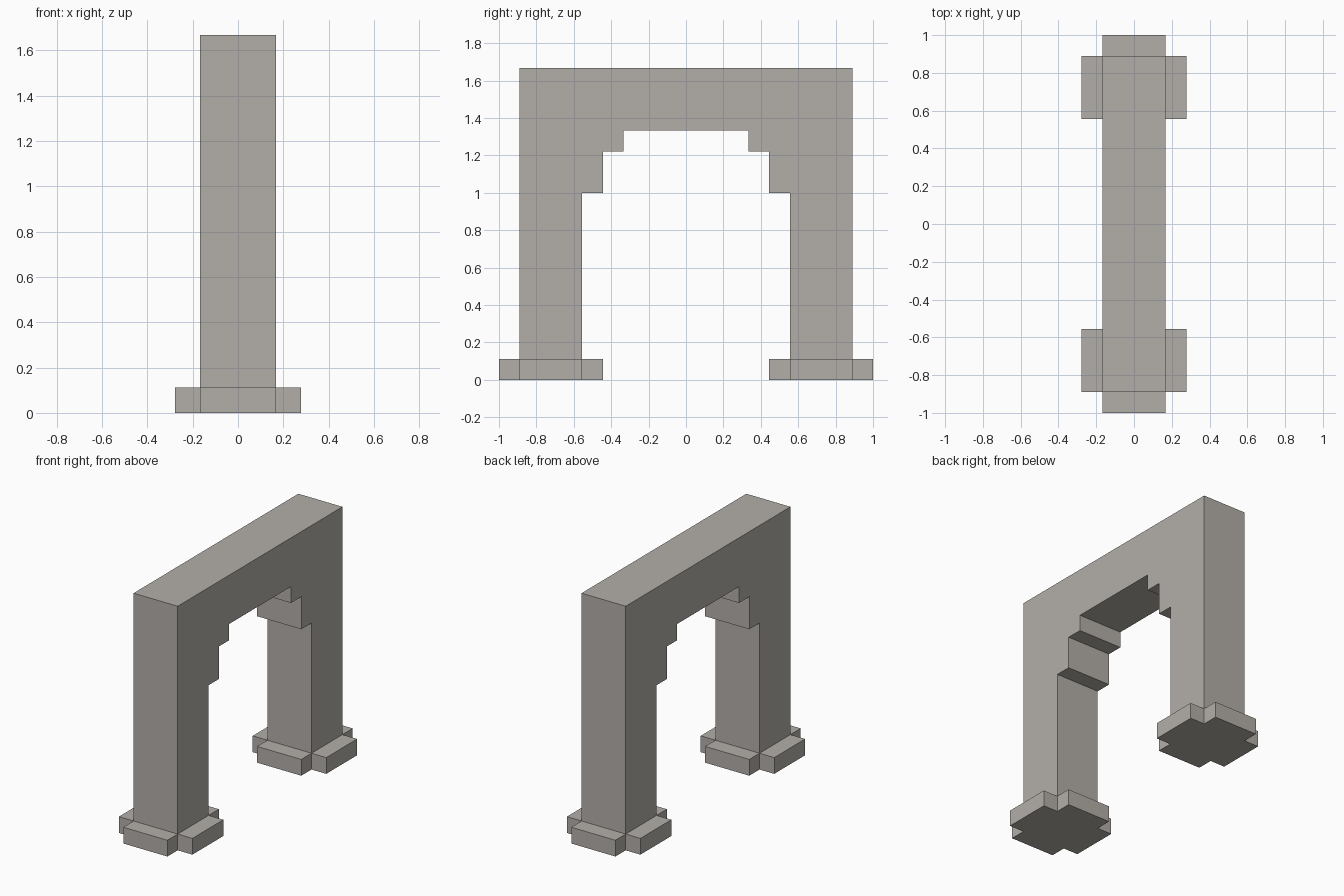
import bpy
import bmesh
from mathutils import Vector

cube = bpy.data.objects.get("Cube")
if cube:
    bpy.data.objects.remove(cube, do_unlink=True)

U = 1 / 9  # block module: the arch is 18 modules long

# Stone material
stone = bpy.data.materials.new("warm_grey_stone")
stone.use_nodes = True
colour = (0.45, 0.43, 0.40, 1)
stone.diffuse_color = colour
bsdf = stone.node_tree.nodes["Principled BSDF"]
bsdf.inputs["Base Color"].default_value = colour
bsdf.inputs["Roughness"].default_value = 0.9


def prism(name, outline, offset):
    """Extrude a closed 3D outline (in modules) along offset."""
    bm = bmesh.new()
    face = bm.faces.new([bm.verts.new(Vector(p) * U) for p in outline])
    extruded = bmesh.ops.extrude_face_region(bm, geom=[face])["geom"]
    verts = [g for g in extruded if isinstance(g, bmesh.types.BMVert)]
    bmesh.ops.translate(bm, verts=verts, vec=Vector(offset) * U)
    bmesh.ops.recalc_face_normals(bm, faces=bm.faces)
    mesh = bpy.data.meshes.new(name)
    bm.to_mesh(mesh)
    bm.free()
    mesh.materials.append(stone)
    obj = bpy.data.objects.new(name, mesh)
    bpy.context.collection.objects.link(obj)
    return obj


# Archway: half profile (y, z) with stepped corbels, mirrored across y
half = [(8, 15), (8, 1), (5, 1), (5, 9), (4, 9), (4, 11), (3, 11), (3, 12)]
profile = half + [(-y, z) for y, z in reversed(half)]
prism("stepped_archway", [(-1.5, y, z) for y, z in profile], (3, 0, 0))

# Cross-shaped plinths: one corner notch repeated by quarter turns
notch = [(2.5, 1.5), (1.5, 1.5), (1.5, 2.5)]
cross = []
for turn in range(4):
    cross += notch
    notch = [(-y, x) for x, y in notch]

for name, centre in (("front_plinth", -6.5), ("back_plinth", 6.5)):
    prism(name, [(x, y + centre, 0) for x, y in cross], (0, 0, 1))
